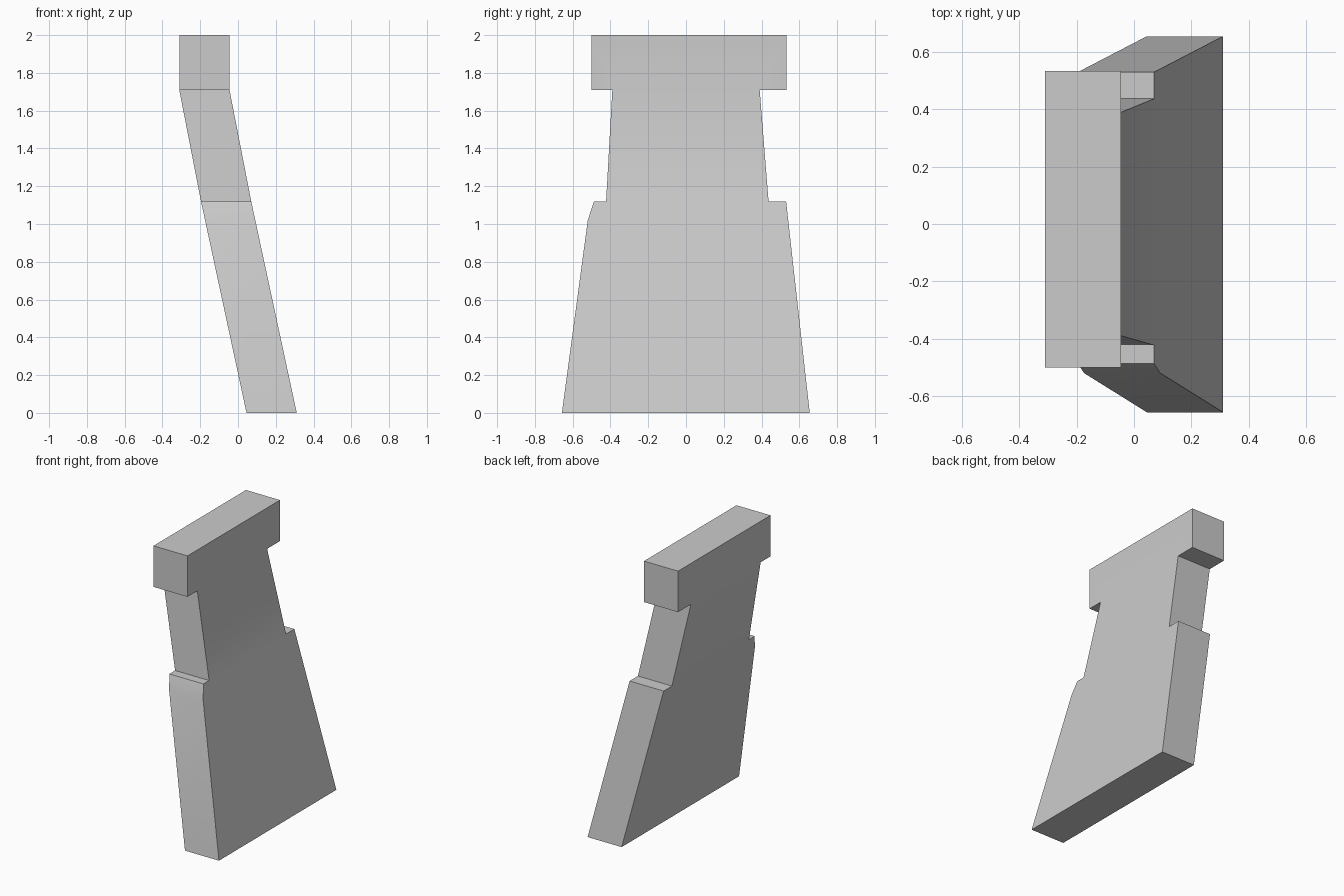
import bpy, bmesh
from math import radians

if "Cube" in bpy.data.objects:
    bpy.data.objects.remove(bpy.data.objects["Cube"])

# Lean of the slab: (z, centre x); constant thickness along x
LEAN = [(0, 0.178), (1.12, -0.063), (1.71, -0.178), (2, -0.178)]
HALF = 0.133

# Face outlines (y, z), stacked so neighbours share edge points
FOOT = [(-0.657, 0), (0.655, 0), (0.53, 1.12), (0.437, 1.12),
        (-0.423, 1.12), (-0.487, 1.12), (-0.52, 1.02)]
NECK = [(-0.423, 1.12), (0.437, 1.12), (0.39, 1.71), (-0.39, 1.71)]
HEAD = [(-0.50, 1.71), (-0.39, 1.71), (0.39, 1.71), (0.533, 1.71),
        (0.533, 2), (-0.50, 2)]


def centre_x(z):
    for (z0, a), (z1, b) in zip(LEAN, LEAN[1:]):
        if z <= z1:
            return a + (b - a) * (z - z0) / (z1 - z0)


bm = bmesh.new()
cache = {}


def vert(y, z, side):
    key = (y, z, side)
    if key not in cache:
        cache[key] = bm.verts.new((centre_x(z) + side * HALF, y, z))
    return cache[key]


# Broad faces on both sides
edges = []
for outline in (FOOT, NECK, HEAD):
    bm.faces.new([vert(y, z, 1) for y, z in outline])
    bm.faces.new([vert(y, z, -1) for y, z in reversed(outline)])
    edges += list(zip(outline, outline[1:] + outline[:1]))

# Rim around the outer silhouette, skipping shared inner edges
for a, b in edges:
    if (b, a) not in edges:
        bm.faces.new([vert(*a, 1), vert(*a, -1), vert(*b, -1), vert(*b, 1)])

bmesh.ops.recalc_face_normals(bm, faces=bm.faces)
mesh = bpy.data.meshes.new("leaning_slab")
bm.to_mesh(mesh)
bm.free()
slab = bpy.data.objects.new("leaning_slab", mesh)
bpy.context.collection.objects.link(slab)
bpy.context.view_layer.objects.active = slab
slab.select_set(True)
bpy.ops.object.shade_smooth_by_angle(angle=radians(30))
